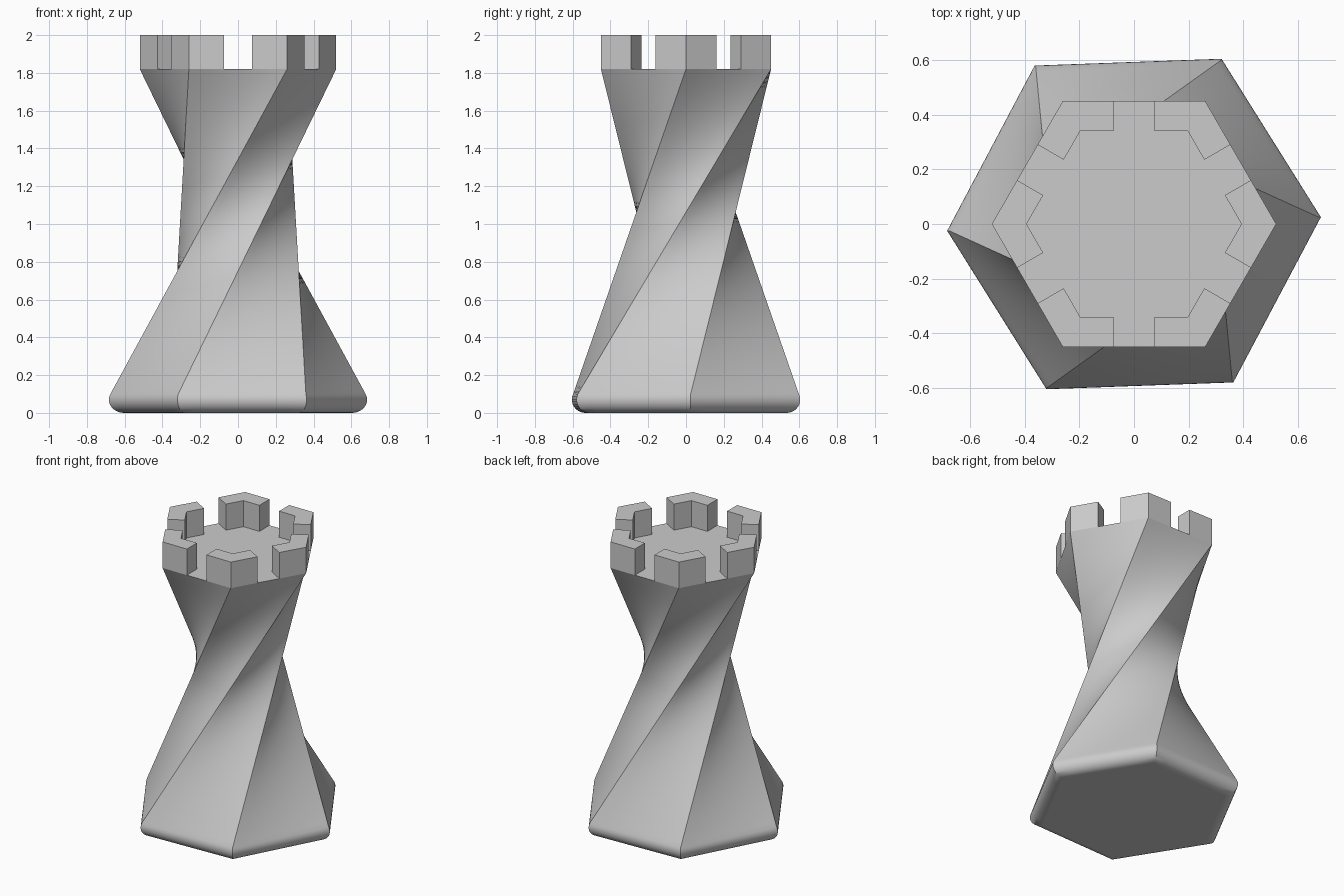
import bpy, bmesh
from math import cos, sin, pi, radians
from mathutils import Vector

if "Cube" in bpy.data.objects:
    bpy.data.objects.remove(bpy.data.objects["Cube"])

R_BASE, R_TOP, H = 0.73, 0.52, 1.82    # hexagon radii and body height
TWIST = radians(120)
ACROSS, RINGS = 8, 60                  # subdivisions per side / along height


def polar(r, a, z=0.0):
    return Vector((r * cos(a), r * sin(a), z))


def finish(name, bm):
    bmesh.ops.recalc_face_normals(bm, faces=bm.faces)
    me = bpy.data.meshes.new(name)
    bm.to_mesh(me)
    bm.free()
    ob = bpy.data.objects.new(name, me)
    bpy.context.collection.objects.link(ob)
    return ob


def body_corner(z):
    # straight edge running from a base corner to the twisted top corner
    return polar(R_BASE, 0).lerp(polar(R_TOP, TWIST), z / H).to_3d()


# Twisted body: rounded foot rings followed by the ruled hexagonal loft
fillet, tilt = 0.07, radians(25)
z0 = fillet + fillet * sin(tilt)
start = body_corner(z0)
r0 = start.length
a0 = Vector((1, 0)).angle_signed(start.xy) * -1
centre = r0 * cos(pi / 6) - fillet * cos(tilt)
sections = []
for i in range(10):
    t = -pi / 2 + (tilt + pi / 2) * i / 10
    r = (centre + fillet * cos(t)) / cos(pi / 6)
    sections.append((r, a0, fillet + fillet * sin(t)))
for i in range(RINGS + 1):
    z = z0 + (H - z0) * i / RINGS
    c = body_corner(z)
    sections.append((c.xy.length, -Vector((1, 0)).angle_signed(c.xy), z))

bm = bmesh.new()
rings = []
for r, a, z in sections:
    ring = []
    for k in range(6):
        p, q = polar(r, a + k * pi / 3, z), polar(r, a + (k + 1) * pi / 3, z)
        ring += [bm.verts.new(p.lerp(q, j / ACROSS)) for j in range(ACROSS)]
    rings.append(ring)
n = 6 * ACROSS
for lo, hi in zip(rings, rings[1:]):
    for j in range(n):
        k = (j + 1) % n
        bm.faces.new((lo[j], lo[k], hi[k], hi[j]))
bm.faces.new(rings[0][::-1])
body = finish("twisted_body", bm)
bpy.context.view_layer.objects.active = body
body.select_set(True)
bpy.ops.object.shade_smooth_by_angle(angle=radians(30))
for f in body.data.polygons:
    if len(f.vertices) > 4:
        f.use_smooth = False

# Crown: floor plus six corner battlements
wall, arm = 0.11, (R_TOP - 0.15) / 2
inner = R_TOP - wall / cos(pi / 6)
bm = bmesh.new()
floor = []
for k in range(6):
    a = k * pi / 3
    v = polar(R_TOP, a, H)
    prev_end = v + polar(arm, a - 2 * pi / 3)
    next_end = v + polar(arm, a + 2 * pi / 3)
    pts = [v, next_end, next_end + polar(wall, a + pi / 6 + pi),
           polar(inner, a, H), prev_end + polar(wall, a - pi / 6 + pi), prev_end]
    low = [bm.verts.new(p) for p in pts]
    high = [bm.verts.new((p.x, p.y, 2.0)) for p in pts]
    for i in range(6):
        j = (i + 1) % 6
        bm.faces.new((low[i], low[j], high[j], high[i]))
    bm.faces.new(high)
    floor += low[:0:-1]
bm.faces.new(floor)
finish("battlement_crown", bm)
